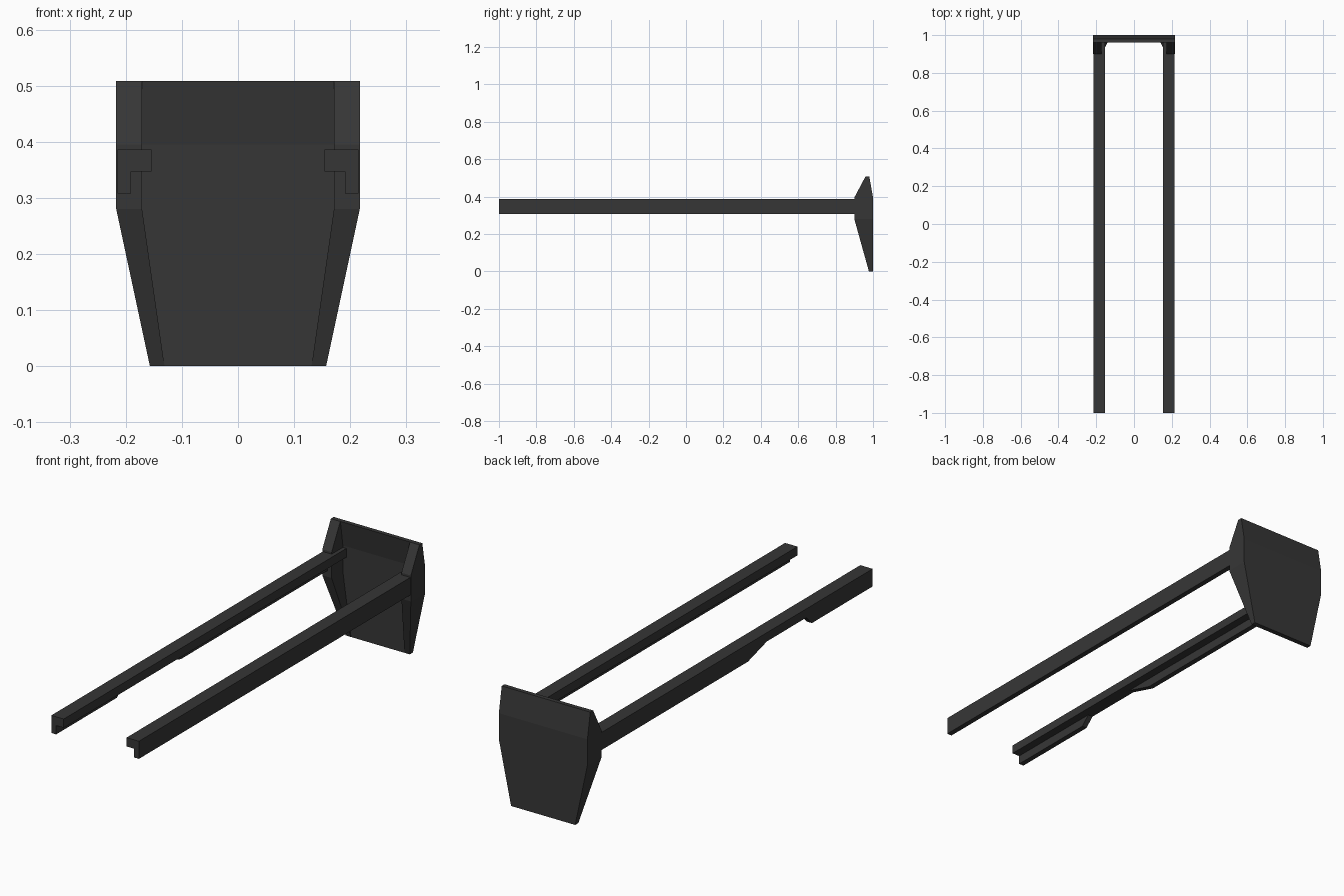
import bpy, bmesh

if "Cube" in bpy.data.objects:
    bpy.data.objects.remove(bpy.data.objects["Cube"])

dark = bpy.data.materials.new("dark_grey")
dark.diffuse_color = (0.037, 0.037, 0.037, 1)
dark.use_nodes = True
dark.node_tree.nodes["Principled BSDF"].inputs["Base Color"].default_value = dark.diffuse_color


def loft(name, rings):
    """Join equal-length rings of points into a closed solid."""
    bm = bmesh.new()
    rows = [[bm.verts.new(p) for p in ring] for ring in rings]
    n = len(rows[0])
    for a, b in zip(rows, rows[1:]):
        for i in range(n):
            j = (i + 1) % n
            bm.faces.new((a[i], a[j], b[j], b[i]))
    bm.faces.new(rows[0])
    bm.faces.new(rows[-1])
    bmesh.ops.remove_doubles(bm, verts=bm.verts, dist=0.0005)
    bmesh.ops.recalc_face_normals(bm, faces=bm.faces)
    me = bpy.data.meshes.new(name)
    bm.to_mesh(me)
    bm.free()
    me.materials.append(dark)
    ob = bpy.data.objects.new(name, me)
    bpy.context.collection.objects.link(ob)
    return ob


# End plate: U-shaped section lofted upwards
# (z, wing front y, panel front y, back y, inner x, outer x)
levels = [
    (0.0, 0.978, 0.978, 1.0, 0.131, 0.157),
    (0.28, 0.9, 0.978, 1.0, 0.171, 0.217),
    (0.395, 0.9, 0.978, 1.0, 0.171, 0.217),
    (0.508, 0.96, 0.961, 0.98, 0.171, 0.217),
]
rings = []
for z, yf, yp, yb, xi, xo in levels:
    half = [(xo, yb), (xo, yf), (xi, yf), (xi, yp)]
    outline = half + [(-x, y) for x, y in reversed(half)]
    rings.append([(x, y, z) for x, y in outline])
loft("end_plate", rings)

# Rails: L-shaped section; lip ends given as (y at top, y at bottom)
X_IN, X_LIP, X_OUT = 0.154, 0.191, 0.2145
Z_TOP, Z_MID, Z_LOW = 0.386, 0.347, 0.308
END = 0.978


def full_rail(name, s):
    sec = [(X_IN, Z_TOP), (X_OUT, Z_TOP), (X_OUT, Z_LOW),
           (X_LIP, Z_LOW), (X_LIP, Z_MID), (X_IN, Z_MID)]
    loft(name, [[(s * x, y, z) for x, z in sec] for y in (-1, END)])


def notched_rail(name, s):
    # outer strip cut along its side outline, so the lip has a sloped gap
    side = [(-1, Z_TOP), (-1, Z_LOW), (-0.575, Z_LOW), (-0.535, Z_MID),
            (-0.26, Z_MID), (-0.127, Z_LOW), (END, Z_LOW), (END, Z_TOP)]
    loft(name + "_outer", [[(s * x, y, z) for y, z in side]
                           for x in (X_LIP, X_OUT)])
    sec = [(X_IN, Z_TOP), (X_LIP, Z_TOP), (X_LIP, Z_MID), (X_IN, Z_MID)]
    loft(name + "_inner", [[(s * x, y, z) for x, z in sec] for y in (-1, END)])


full_rail("right_rail", 1)
notched_rail("left_rail", -1)
